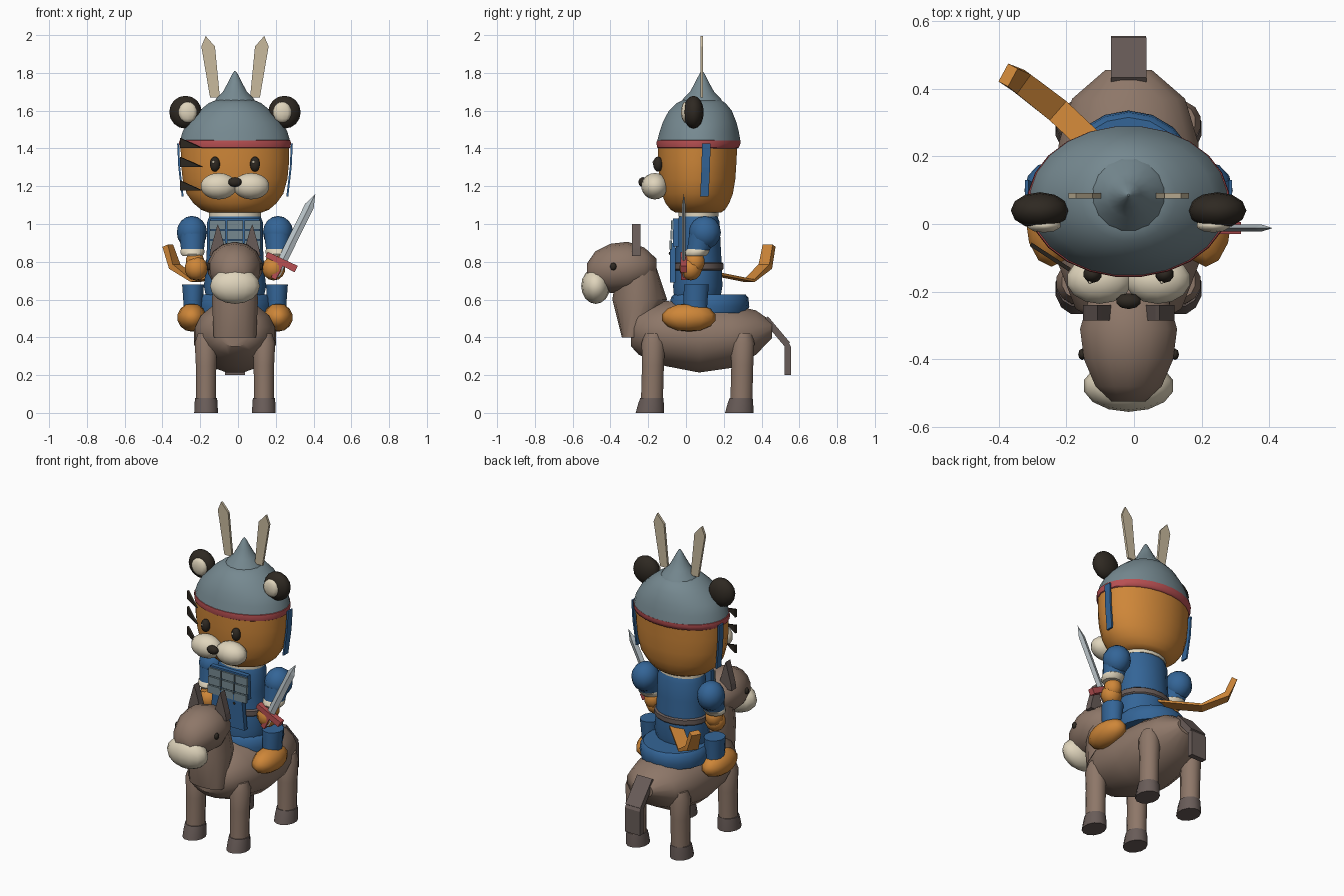
import bpy, bmesh, math
from mathutils import Vector

if "Cube" in bpy.data.objects:
    bpy.data.objects.remove(bpy.data.objects["Cube"])

CX = -0.016  # shared symmetry line of rider and mount


def mat(name, r, g, b):
    m = bpy.data.materials.new(name)
    m.diffuse_color = (r, g, b, 1)
    m.use_nodes = True
    m.node_tree.nodes["Principled BSDF"].inputs["Base Color"].default_value = m.diffuse_color
    return m


ORANGE = mat("orange fur", .62, .24, .04)
BLUE = mat("blue cloth", .034, .13, .31)
STEEL = mat("grey steel", .18, .25, .28)
RED = mat("red trim", .48, .08, .085)
DARK = mat("dark brown", .028, .022, .016)
CREAM = mat("cream", .74, .66, .50)
BROWN = mat("donkey brown", .27, .185, .14)
HOOF = mat("hoof grey brown", .14, .107, .098)
TAN = mat("tan horn", .58, .49, .34)
SILVER = mat("silver blade", .49, .55, .58)


def finish(name, bm, material, angle=40):
    bmesh.ops.recalc_face_normals(bm, faces=bm.faces)
    me = bpy.data.meshes.new(name)
    bm.to_mesh(me)
    bm.free()
    ob = bpy.data.objects.new(name, me)
    bpy.context.collection.objects.link(ob)
    me.materials.append(material)
    if angle:
        bpy.ops.object.select_all(action='DESELECT')
        ob.select_set(True)
        bpy.context.view_layer.objects.active = ob
        bpy.ops.object.shade_smooth_by_angle(angle=math.radians(angle))
    return ob


def skin(bm, rings):
    """Join equal point rings into a capped tube."""
    loops = [[bm.verts.new(p) for p in r] for r in rings]
    n = len(loops[0])
    for a, b in zip(loops, loops[1:]):
        for i in range(n):
            j = (i + 1) % n
            bm.faces.new((a[i], a[j], b[j], b[i]))
    bm.faces.new(loops[0])
    bm.faces.new(loops[-1][::-1])


def loft(name, rings, material, n=16, axis='z', x=CX, angle=40):
    """Rings of (height, other centre, x radius, other radius)."""
    pts = []
    for t, c, ru, rv in rings:
        ring = []
        for i in range(n):
            a = 2 * math.pi * (i + .5) / n
            u, v = x + ru * math.cos(a), c + rv * math.sin(a)
            ring.append((u, v, t) if axis == 'z' else (u, t, v))
        pts.append(ring)
    bm = bmesh.new()
    skin(bm, pts)
    return finish(name, bm, material, angle)


def ball(name, loc, rad, material, seg=14, rings=9):
    bm = bmesh.new()
    bmesh.ops.create_uvsphere(bm, u_segments=seg, v_segments=rings, radius=1)
    for v in bm.verts:
        v.co = Vector(loc) + Vector([v.co[i] * rad[i] for i in range(3)])
    return finish(name, bm, material, 60)


def plate(name, outline, y, depth, material):
    """Extruded x-z outline, starting at y."""
    bm = bmesh.new()
    skin(bm, [[(px, yy, pz) for px, pz in outline] for yy in (y, y + depth)])
    return finish(name, bm, material, 0)


def ribbon(name, path, material):
    """Rectangular strip through (point, width, thickness), width horizontal."""
    rings = []
    for i, (p, w, t) in enumerate(path):
        a, b = Vector(path[max(i - 1, 0)][0]), Vector(path[min(i + 1, len(path) - 1)][0])
        d = (b - a).normalized()
        side = d.cross(Vector((0, 0, 1))).normalized()
        up = side.cross(d)
        rings.append([Vector(p) + side * (sx * w / 2) + up * (sz * t / 2)
                      for sx, sz in ((-1, -1), (1, -1), (1, 1), (-1, 1))])
    bm = bmesh.new()
    skin(bm, rings)
    return finish(name, bm, material, 0)


# --- Mount: body, neck, head ---
loft("mount_body", [(-.29, .43, .09, .08), (-.25, .43, .16, .125), (-.11, .42, .215, .175),
                    (.07, .40, .222, .19), (.24, .405, .21, .17), (.37, .425, .17, .12),
                    (.455, .44, .07, .045)], BROWN, 16, 'y')
loft("mount_neck", [(.40, -.29, .115, .05), (.60, -.245, .125, .145), (.78, -.26, .11, .10)], BROWN, 14)
loft("mount_head", [(-.525, .74, .05, .05), (-.48, .755, .10, .10), (-.40, .765, .135, .13),
                    (-.31, .77, .147, .136), (-.22, .77, .12, .105), (-.155, .77, .05, .045)],
     BROWN, 14, 'y', angle=60)
ball("mount_muzzle", (CX, -.478, .672), (.135, .077, .095), CREAM, 14, 8)

# --- Mount and rider pairs ---
for s, side in ((-1, "left"), (1, "right")):
    def X(d):
        return CX + s * d

    ball("mount_eye_" + side, (X(.137), -.385, .775), (.012, .017, .02), DARK, 8, 6)
    bm = bmesh.new()
    skin(bm, [[(X(dx), y, z) for dx, z in ((.04, .83), (.135, .83), (.128, .87), (.092, 1.0), (.08, .97))]
              for y in (-.285, -.24)])
    finish("mount_ear_" + side, bm, HOOF, 0)
    for y, end in ((-.175, "front"), (.298, "rear")):
        loft(f"{end}_leg_{side}", [(.07, y - .005, .054, .06), (.25, y, .056, .06), (.37, y + .002, .062, .064),
                                   (.42, y + .005, .045, .05)], BROWN, 12, x=X(.153))
        loft(f"{end}_hoof_{side}", [(0, y - .016, .065, .078), (.05, y - .01, .063, .07), (.08, y - .006, .06, .063)],
             HOOF, 12, x=X(.153))

    # Rider legs and feet
    loft("trouser_leg_" + side, [(.53, .05, .05, .062), (.59, .05, .053, .066), (.68, .055, .06, .068)],
         BLUE, 12, x=X(.222))
    ball("foot_" + side, (X(.228), .015, .505), (.078, .145, .075), ORANGE, 12, 7)
    # Rider arms
    ball("sleeve_" + side, (X(.228), .10, .955), (.08, .085, .088), BLUE, 12, 8)
    loft("lower_sleeve_" + side, [(.86, .065, .062, .062), (.95, .09, .074, .075)], BLUE, 12, x=X(.225))
    loft("cuff_" + side, [(.83, .052, .054, .054), (.842, .055, .064, .064), (.86, .062, .066, .066),
                          (.872, .066, .058, .058)], CREAM, 12, x=X(.225))
    ball("forearm_" + side, (X(.212), .045, .80), (.052, .055, .06), ORANGE, 10, 7)
    ball("hand_" + side, (X(.205), .025, .765), (.062, .06, .064), ORANGE, 12, 7)

    # Rider face and ears
    ball("ear_" + side, (X(.262), .04, .1 + 1.492), (.086, .054, .087), DARK, 12, 8)
    ball("inner_ear_" + side, (X(.25), -.004, 1.592), (.052, .022, .055), CREAM, 10, 7)
    ball("cheek_" + side, (X(.086), -.165, 1.20), (.099, .072, .07), CREAM, 14, 9)
    ball("eye_" + side, (X(.106), -.148, 1.317), (.028, .026, .04), DARK, 10, 8)
    ball("eye_glint_" + side, (X(.106) - .008, -.172, 1.328), (.006, .005, .008), CREAM, 6, 4)

    # Helmet horns and hanging ties
    plate("helmet_horn_" + side, [(X(d), z) for d, z in ((.08, 1.67), (.132, 1.67), (.178, 1.94),
                                                         (.155, 1.995), (.106, 1.94))], .076, .015, TAN)
    bm = bmesh.new()
    skin(bm, [[(X(d + o), y + e, z) for o, e in ((0, 0), (.01, 0), (.01, .045), (0, .045))]
              for d, y, z in ((.296, .085, 1.425), (.29, .082, 1.30), (.272, .075, 1.145))])
    finish("helmet_tie_" + side, bm, BLUE, 0)

# Mount tail
ribbon("mount_tail", [((CX, .42, .50), .105, .035), ((CX, .538, .36), .105, .035),
                      ((CX, .538, .20), .105, .035)][:2], HOOF)
bm = bmesh.new()
skin(bm, [[(CX + s, y, z) for y, z in ((.522, .20), (.556, .20), (.556, .35), (.535, .385), (.522, .36))]
          for s in (-.052, .052)])
finish("mount_tail_tip", bm, HOOF, 0)

# --- Saddle and rider torso ---
loft("saddle", [(.53, .12, .20, .205), (.565, .125, .205, .21), (.61, .125, .20, .205), (.627, .125, .185, .19)],
     BLUE, 18)
loft("torso", [(.61, .06, .155, .125), (.67, .062, .168, .133), (.76, .065, .158, .128), (.90, .065, .15, .12),
               (1.01, .065, .15, .115), (1.05, .065, .135, .10)], BLUE, 16)
loft("belt", [(.755, .065, .160, .129), (.762, .065, .168, .136), (.79, .065, .168, .136), (.797, .065, .158, .128)],
     HOOF, 16)
loft("collar", [(1.04, .065, .14, .108), (1.066, .065, .14, .108)], CREAM, 16)

# Apron and chest plates
plate("apron", [(CX - .12, .69), (CX + .12, .69), (CX + .10, .90), (CX - .10, .90)], -.085, .03, BLUE)
plate("chest_cloth", [(CX - .135, .88), (CX + .135, .88), (CX + .13, 1.03), (CX - .13, 1.03)], -.068, .03, BLUE)
for col in range(3):
    for row in range(3):
        x, z = CX + (col - 1) * .092, .995 - row * .053
        plate(f"chest_plate_{col}_{row}", [(x - .042, z - .024), (x + .042, z - .024), (x + .042, z + .024),
                                           (x - .042, z + .024)], -.079 - .004 * row, .012, STEEL)
for s in (-1, 1):
    ball("apron_stud", (CX + s * .05, -.086, .845), (.008, .006, .008), DARK, 6, 4)

# --- Rider head and helmet ---
loft("head", [(1.06, .065, .14, .12), (1.075, .063, .18, .145), (1.11, .06, .222, .17), (1.16, .06, .258, .19),
              (1.24, .06, .28, .203), (1.33, .06, .289, .209), (1.42, .062, .29, .211)], ORANGE, 24)
loft("helmet_band", [(1.40, .064, .287, .21), (1.405, .064, .295, .218), (1.425, .066, .299, .224),
                     (1.442, .067, .297, .223), (1.447, .067, .285, .212)], RED, 24)
loft("helmet_dome", [(1.44, .068, .294, .222), (1.49, .07, .279, .211), (1.54, .072, .25, .196),
                     (1.60, .076, .19, .168), (1.64, .08, .14, .13), (1.657, .083, .10, .10)], STEEL, 24)
loft("helmet_spike", [(1.645, .085, .112, .112), (1.665, .085, .10, .10), (1.70, .085, .065, .065),
                      (1.75, .085, .037, .037), (1.795, .085, .014, .014), (1.81, .085, .003, .003)], STEEL, 16)
ball("nose", (CX, -.228, 1.222), (.038, .024, .026), DARK, 10, 7)

# Cheek stripes, on one side only
for i, z in enumerate((1.425, 1.325, 1.20)):
    a, b = Vector((-.305, -.06, z)), Vector((-.19, -.135, z - .022))
    out = Vector((-.003, -.005, 0))
    bm = bmesh.new()
    skin(bm, [[a + Vector((0, 0, .03)) + o, a - Vector((0, 0, .022)) + o, b + o] for o in (out, -out)])
    finish(f"cheek_stripe_{i}", bm, DARK, 0)

# --- Rider tail ---
ribbon("rider_tail", [((-.04, .16, .735), .075, .014), ((-.225, .335, .70), .075, .014),
                      ((-.335, .42, .775), .07, .034), ((-.372, .44, .885), .06, .034)], ORANGE)

# --- Sword held in the right hand ---
O, U = Vector((.232, .80)), Vector((.443, .897))
V = Vector((U.y, -U.x))


def blade_pts(pairs):
    return [tuple(O + U * u + V * v) for u, v in pairs]


bm = bmesh.new()
edge = [bm.verts.new((p[0], -.012, p[1])) for p in
        blade_pts(((-.08, -.025), (-.08, .025), (.33, .025), (.40, 0), (.33, -.025)))]
for y in (-.022, -.002):
    lo, hi = [bm.verts.new((p[0], y, p[1])) for p in blade_pts(((-.08, 0), (.33, 0)))]
    for f in ((edge[0], lo, hi, edge[4]), (lo, edge[1], edge[2], hi), (hi, edge[2], edge[3]), (edge[4], hi, edge[3])):
        bm.faces.new(f)
finish("sword_blade", bm, SILVER, 0)
plate("sword_guard", blade_pts(((-.016, -.09), (-.02, .085), (.018, .085), (.014, -.09))), -.03, .036, RED)
plate("sword_grip", blade_pts(((-.10, -.014), (-.10, .014), (0, .014), (0, -.014))), -.026, .028, RED)
